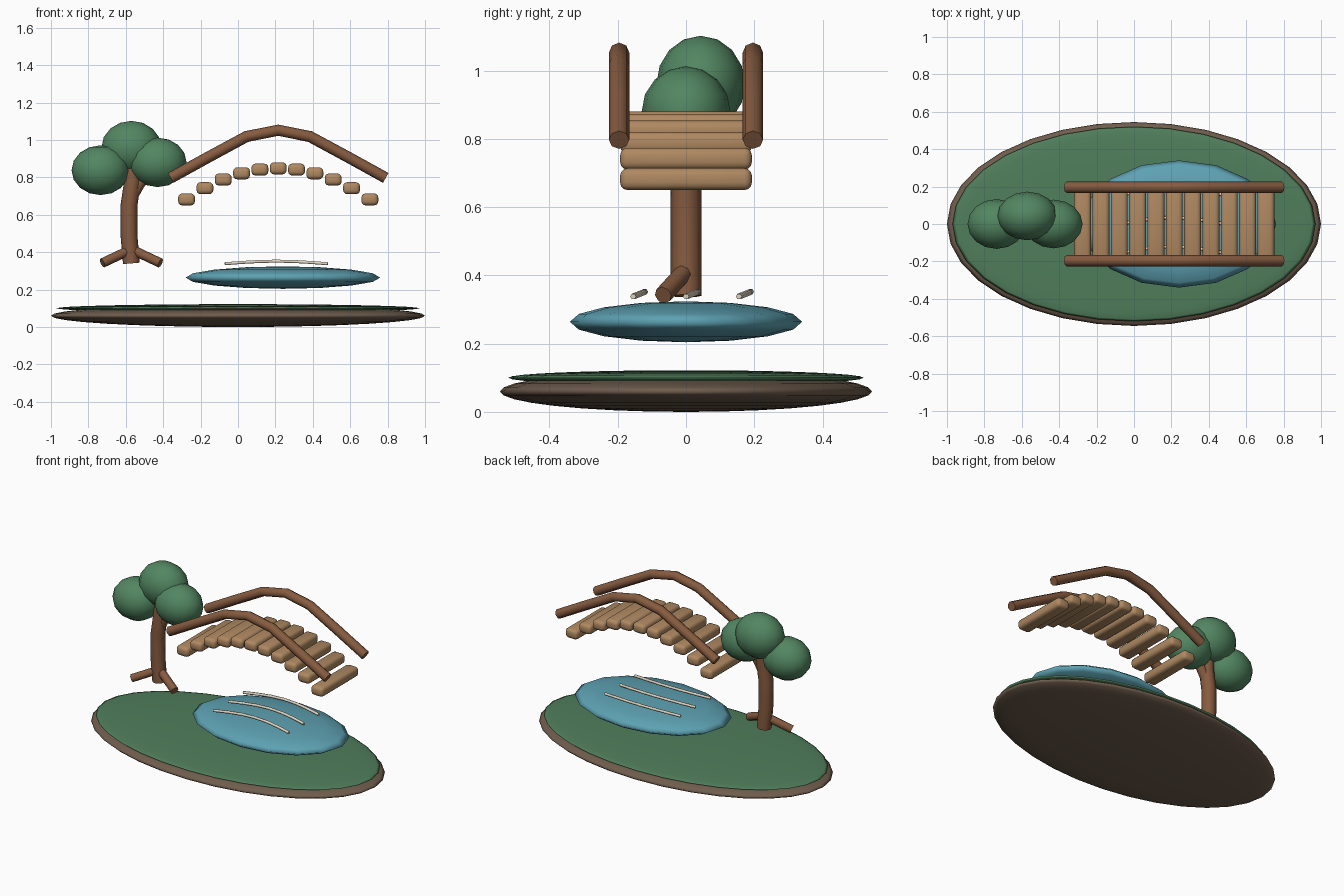
import bpy
import math

if "Cube" in bpy.data.objects:
    bpy.data.objects.remove(bpy.data.objects["Cube"])


def material(name, rgb):
    m = bpy.data.materials.new(name)
    m.diffuse_color = (*rgb, 1)
    m.use_nodes = True
    m.node_tree.nodes["Principled BSDF"].inputs["Base Color"].default_value = m.diffuse_color
    return m


SOIL = material("soil", (0.16, 0.11, 0.075))
GRASS = material("grass", (0.08, 0.21, 0.105))
WATER = material("water", (0.11, 0.36, 0.45))
LEAF = material("leaf", (0.085, 0.24, 0.12))
BARK = material("bark", (0.24, 0.105, 0.05))
PLANK = material("plank", (0.43, 0.25, 0.12))
FOAM = material("foam", (0.75, 0.68, 0.55))


def ellipsoid(name, loc, size, mat, segments=16, rings=8):
    bpy.ops.mesh.primitive_uv_sphere_add(segments=segments, ring_count=rings, location=loc)
    ob = bpy.context.object
    ob.name = name
    ob.scale = size
    bpy.ops.object.transform_apply(location=False, rotation=False, scale=True)
    bpy.ops.object.shade_smooth()
    ob.data.materials.append(mat)
    return ob


def tube(name, points, radius, mat, resolution=2):
    cu = bpy.data.curves.new(name, 'CURVE')
    cu.dimensions = '3D'
    cu.bevel_depth = radius
    cu.bevel_resolution = resolution
    cu.use_fill_caps = True
    sp = cu.splines.new('POLY')
    sp.points.add(len(points) - 1)
    for p, co in zip(sp.points, points):
        p.co = (*co, 1)
    sp.use_smooth = True
    cu.materials.append(mat)
    ob = bpy.data.objects.new(name, cu)
    bpy.context.collection.objects.link(ob)
    return ob


# Island and pond
ellipsoid("island_soil", (0, 0, 0.06), (1, 0.545, 0.06), SOIL, 32, 16)
ellipsoid("island_grass", (0, 0, 0.10), (0.97, 0.52, 0.022), GRASS, 32, 16)
ellipsoid("pond", (0.24, 0, 0.264), (0.52, 0.34, 0.06), WATER)

# Ripples, bowed sideways and upward
for i, y in enumerate((-0.155, 0, 0.155)):
    pts = []
    for k in range(7):
        t = k / 6
        b = math.sin(math.pi * t)
        pts.append((-0.07 + 0.55 * t, y + 0.035 * b, 0.338 + 0.014 * b))
    tube(f"ripple_{i + 1}", pts, 0.009, FOAM, 1)

# Tree: trunk, branch, roots
tube("trunk", [(-0.57, 0, 0.34), (-0.583, 0, 0.49), (-0.583, 0, 0.65),
               (-0.565, 0, 0.77), (-0.56, 0.01, 0.88)], 0.045, BARK)
tube("branch", [(-0.575, 0, 0.68), (-0.53, 0, 0.76), (-0.46, 0, 0.86)], 0.03, BARK)
for side, label in ((-1, "left"), (1, "right")):
    tube(f"root_{label}", [(-0.57, 0, 0.415), (-0.57 + 0.155 * side, -0.067, 0.342)],
         0.026, BARK)

# Tree crown
ellipsoid("crown_top", (-0.57, 0.043, 0.96), (0.16, 0.13, 0.142), LEAF)
ellipsoid("crown_left", (-0.735, 0, 0.838), (0.155, 0.133, 0.133), LEAF)
ellipsoid("crown_right", (-0.43, 0, 0.88), (0.155, 0.13, 0.132), LEAF)

# Bridge planks along a parabola
for k in range(-5, 6):
    bpy.ops.mesh.primitive_cube_add(size=1, location=(0.215 + 0.098 * k, 0, 0.848 - 0.00664 * k * k))
    ob = bpy.context.object
    ob.name = f"bridge_plank_{k + 6}"
    ob.scale = (0.09, 0.386, 0.064)
    bpy.ops.object.transform_apply(location=False, rotation=False, scale=True)
    bev = ob.modifiers.new("rounding", 'BEVEL')
    bev.width = 0.022
    bev.segments = 3
    bpy.ops.object.shade_smooth()
    ob.data.materials.append(PLANK)

# Bridge handrails
RAIL = [(-0.36, 0.797), (-0.155, 0.91), (0.045, 1.018), (0.215, 1.052),
        (0.385, 1.018), (0.585, 0.91), (0.79, 0.797)]
for side, label in ((-1, "front"), (1, "back")):
    tube(f"handrail_{label}", [(x, 0.196 * side, z) for x, z in RAIL], 0.03, BARK)
